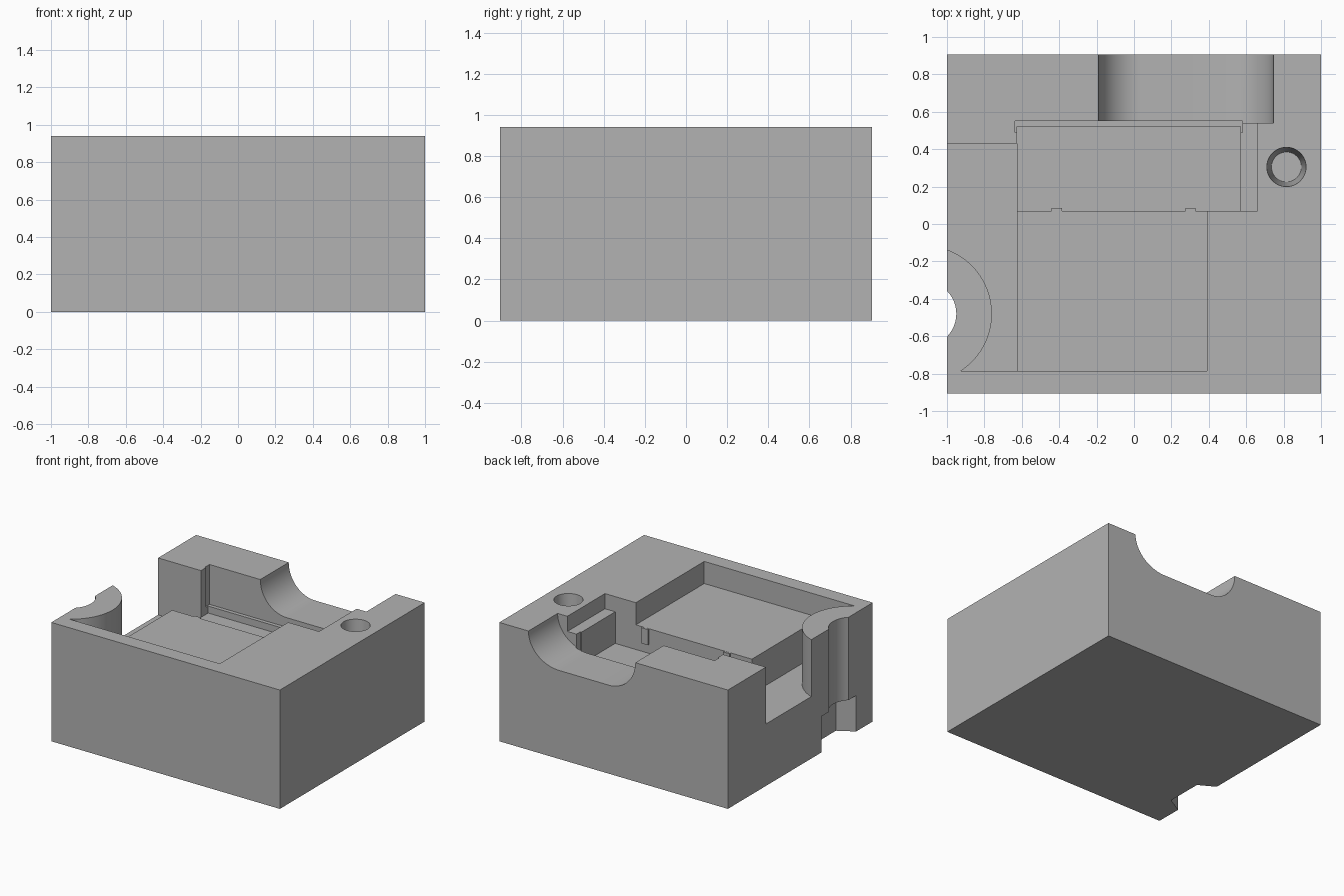
import bpy, bmesh, math

cube = bpy.data.objects.get("Cube")
if cube:
    bpy.data.objects.remove(cube, do_unlink=True)

grey = bpy.data.materials.new("plain grey")
grey.use_nodes = True
grey.diffuse_color = (0.45, 0.45, 0.45, 1)
grey.node_tree.nodes["Principled BSDF"].inputs["Base Color"].default_value = grey.diffuse_color


def prism(name, outline, axis, lo, hi, top_scale=None):
    """Extrude an outline along z, or along y when the outline is in xz."""
    bm = bmesh.new()
    place = (lambda p, t: (p[0], p[1], t)) if axis == "z" else (lambda p, t: (p[0], t, p[1]))
    face = bm.faces.new([bm.verts.new(place(p, lo)) for p in outline])
    grown = bmesh.ops.extrude_face_region(bm, geom=[face])["geom"]
    shift = (0, 0, hi - lo) if axis == "z" else (0, hi - lo, 0)
    verts = [g for g in grown if isinstance(g, bmesh.types.BMVert)]
    bmesh.ops.translate(bm, verts=verts, vec=shift)
    if top_scale:
        cx = sum(v.co.x for v in verts) / len(verts)
        cy = sum(v.co.y for v in verts) / len(verts)
        for v in verts:
            v.co.x = cx + (v.co.x - cx) * top_scale
            v.co.y = cy + (v.co.y - cy) * top_scale
    bmesh.ops.recalc_face_normals(bm, faces=bm.faces)
    mesh = bpy.data.meshes.new(name)
    bm.to_mesh(mesh)
    bm.free()
    mesh.materials.append(grey)
    obj = bpy.data.objects.new(name, mesh)
    bpy.context.collection.objects.link(obj)
    return obj


def box(name, x0, x1, y0, y1, z0, z1):
    return prism(name, [(x0, y0), (x1, y0), (x1, y1), (x0, y1)], "z", z0, z1)


def arc(cx, cy, rx, ry, start, end, n):
    angles = [math.radians(start + (end - start) * i / n) for i in range(n + 1)]
    return [(cx + rx * math.cos(a), cy + ry * math.sin(a)) for a in angles]


def circle(cx, cy, r, n, turn=0):
    return arc(cx, cy, r, r, turn, turn + 360, n)[:-1]


def cut(target, tool):
    mod = target.modifiers.new("cut", "BOOLEAN")
    mod.operation = "DIFFERENCE"
    mod.solver = "EXACT"
    mod.object = tool
    bpy.context.view_layer.objects.active = target
    bpy.ops.object.modifier_apply(modifier=mod.name)
    bpy.data.objects.remove(tool, do_unlink=True)


TOP, OVER = 0.94, 1.1
BOSS = (-1.125, -0.48)

# Main block
body = box("housing_block", -1, 1, -0.905, 0.905, 0, TOP)

# Open side recess, leaving the round screw boss standing
recess = box("side_recess", -1.2, -0.625, -0.785, 0.43, 0.49, OVER)
cut(recess, prism("boss", circle(*BOSS, 0.365, 96), "z", 0.3, 1.3))
cut(body, recess)

# Shallow front pocket, deep middle pocket, ledge and panel slot
cut(body, box("front_pocket", -0.7, 0.39, -0.785, 0.1, 0.765, OVER))
cut(body, box("middle_pocket", -0.625, 0.57, 0.07, 0.52, 0.57, OVER))
cut(body, box("ledge", 0.5, 0.66, 0.07, 0.54, 0.82, OVER))
cut(body, box("panel_slot", -0.635, 0.58, 0.49, 0.55, 0.625, OVER))

# Rounded channel through the back
profile = [(-0.19, OVER)] + arc(0.04, TOP, 0.23, 0.24, 180, 270, 20)
profile += arc(0.475, TOP, 0.27, 0.24, 270, 360, 20) + [(0.745, OVER)]
cut(body, prism("back_channel", profile, "y", 0.54, 1.0))

# Screw bore and hexagonal nut trap under the boss
cut(body, prism("screw_bore", circle(*BOSS, 0.175, 64), "z", -0.1, OVER))
cut(body, prism("nut_trap", circle(*BOSS, 0.29, 6, 30), "z", -0.1, 0.285))

# Tapered blind hole
cut(body, prism("insert_hole", circle(0.815, 0.305, 0.08, 48), "z", 0.5, TOP + 0.01, 1.32))

# Small ribs on the middle pocket wall
for side, x in (("right", -0.4125), ("left", 0.3025)):
    box(side + "_wall_rib", x - 0.0275, x + 0.0275, 0.065, 0.085, 0.64, 0.764)

bpy.ops.object.select_all(action="DESELECT")
body.select_set(True)
bpy.context.view_layer.objects.active = body
bpy.ops.object.shade_smooth_by_angle(angle=math.radians(25))
